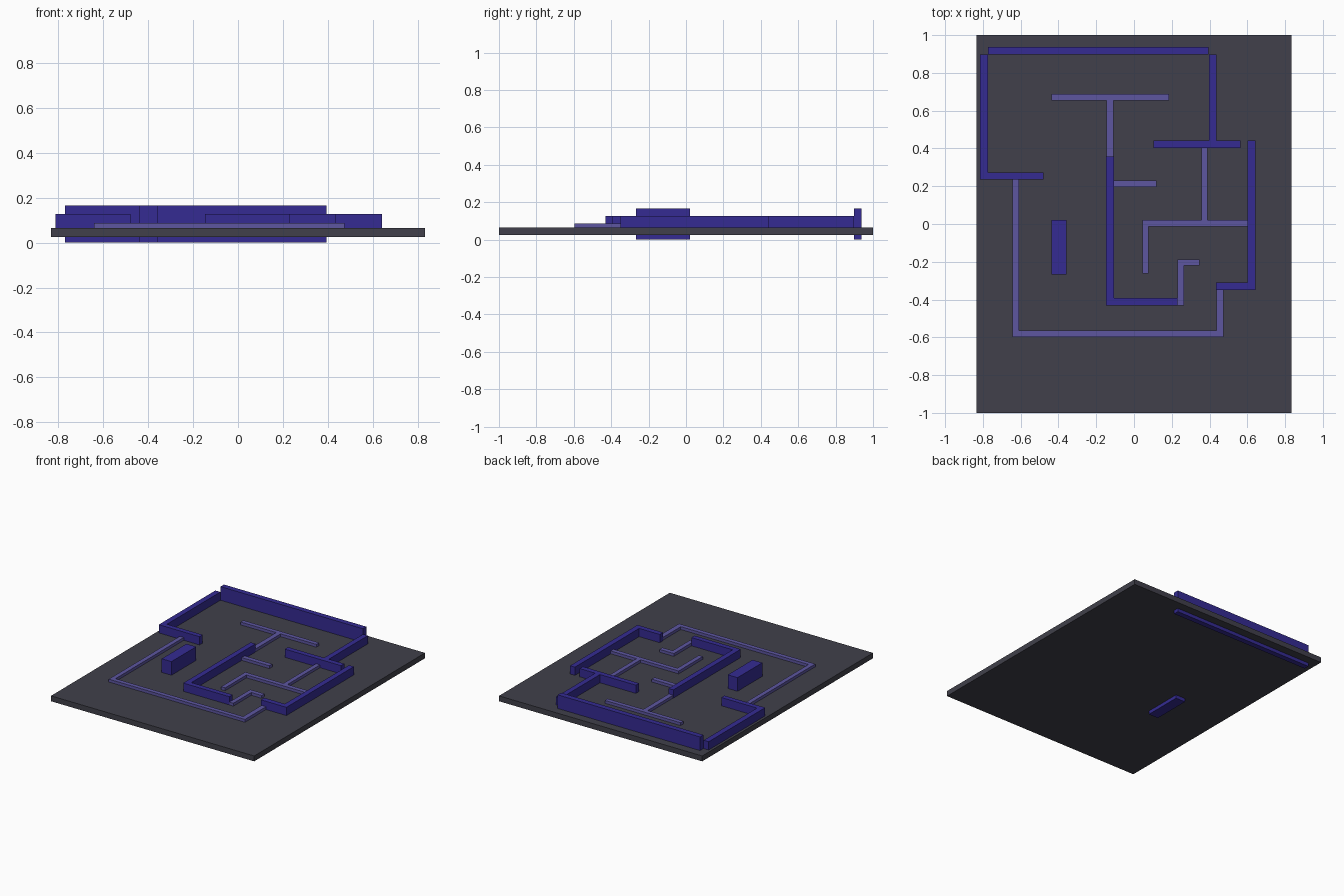
import bpy
import bmesh
from mathutils import Vector

if "Cube" in bpy.data.objects:
    bpy.data.objects.remove(bpy.data.objects["Cube"])


def material(name, rgb):
    m = bpy.data.materials.new(name)
    m.diffuse_color = (*rgb, 1)
    m.use_nodes = True
    m.node_tree.nodes["Principled BSDF"].inputs["Base Color"].default_value = m.diffuse_color
    return m


CHARCOAL = material("charcoal floor", (0.052, 0.051, 0.069))
INDIGO = material("indigo wall", (0.035, 0.024, 0.29))
LAVENDER = material("lavender low wall", (0.109, 0.092, 0.352))


def box(name, x0, x1, y0, y1, z0, z1, mat):
    """Axis-aligned box given by its limits."""
    bm = bmesh.new()
    bmesh.ops.create_cube(bm, size=1)
    bmesh.ops.scale(bm, vec=Vector((x1 - x0, y1 - y0, z1 - z0)), verts=bm.verts)
    mesh = bpy.data.meshes.new(name)
    bm.to_mesh(mesh)
    bm.free()
    mesh.materials.append(mat)
    ob = bpy.data.objects.new(name, mesh)
    ob.location = ((x0 + x1) / 2, (y0 + y1) / 2, (z0 + z1) / 2)
    bpy.context.collection.objects.link(ob)


# Floor slab
box("floor_slab", -0.833, 0.833, -1, 1, 0.026, 0.066, CHARCOAL)

# Tall pieces that pass through the floor
box("back_wall", -0.772, 0.395, 0.898, 0.938, 0, 0.167, INDIGO)
box("pillar", -0.438, -0.358, -0.268, 0.022, 0, 0.167, INDIGO)

# Medium walls: x0, x1, y0, y1
for name, *lim in [
    ("left_wall", -0.814, -0.773, 0.235, 0.897),
    ("left_wall_foot", -0.773, -0.480, 0.235, 0.272),
    ("right_upper_wall", 0.397, 0.436, 0.441, 0.897),
    ("right_cross_wall", 0.102, 0.563, 0.403, 0.441),
    ("right_lower_wall", 0.602, 0.642, -0.350, 0.441),
    ("right_wall_foot", 0.433, 0.602, -0.350, -0.311),
    ("centre_wall", -0.147, -0.107, -0.431, 0.358),
    ("centre_wall_foot", -0.107, 0.231, -0.431, -0.393),
]:
    box(name, *lim, 0.046, 0.127, INDIGO)

# Low walls
for name, *lim in [
    ("top_low_bar", -0.437, 0.184, 0.655, 0.688),
    ("top_low_stem", -0.145, -0.109, 0.358, 0.655),
    ("centre_low_stub", -0.107, 0.120, 0.196, 0.231),
    ("right_low_stem", 0.357, 0.390, 0.022, 0.403),
    ("right_low_bar", 0.045, 0.602, -0.012, 0.022),
    ("right_low_drop", 0.045, 0.078, -0.262, -0.012),
    ("hook_low_post", 0.231, 0.264, -0.431, -0.187),
    ("hook_low_tip", 0.264, 0.348, -0.221, -0.187),
    ("outer_low_left", -0.642, -0.609, -0.564, 0.235),
    ("outer_low_front", -0.642, 0.475, -0.597, -0.564),
    ("outer_low_right", 0.438, 0.475, -0.564, -0.350),
]:
    box(name, *lim, 0.046, 0.087, LAVENDER)
